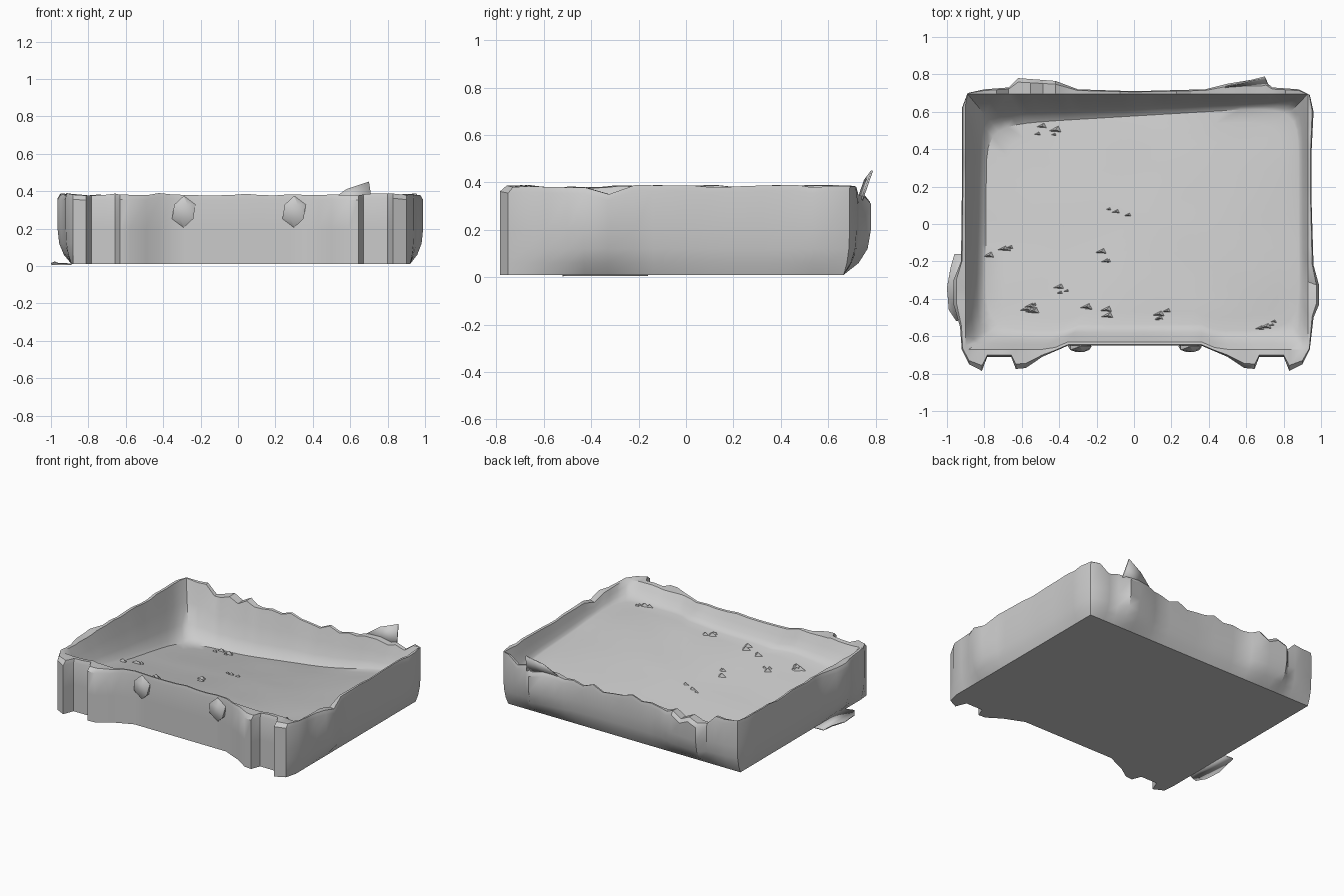
import bpy, bmesh, random
from mathutils import Vector, noise

random.seed(4)
if "Cube" in bpy.data.objects:
    bpy.data.objects.remove(bpy.data.objects["Cube"], do_unlink=True)

clay = bpy.data.materials.new("pale grey")
clay.use_nodes = True
grey = (0.6, 0.6, 0.6, 1)
clay.diffuse_color = grey
clay.node_tree.nodes["Principled BSDF"].inputs["Base Color"].default_value = grey


def finish(name, bm, angle=0.6):
    """Turn a bmesh into a shaded object in the scene."""
    bmesh.ops.remove_doubles(bm, verts=bm.verts, dist=0.002)
    bmesh.ops.recalc_face_normals(bm, faces=bm.faces)
    mesh = bpy.data.meshes.new(name)
    bm.to_mesh(mesh)
    bm.free()
    mesh.materials.append(clay)
    obj = bpy.data.objects.new(name, mesh)
    bpy.context.collection.objects.link(obj)
    bpy.ops.object.select_all(action="DESELECT")
    obj.select_set(True)
    bpy.context.view_layer.objects.active = obj
    bpy.ops.object.shade_smooth_by_angle(angle=angle)
    return obj


def clamp(v, low, high):
    return max(low, min(high, v))


def mix(a, b, t):
    return a + (b - a) * t


# Inner rim rectangle and floor rectangle: left, right, front, back
RIM = (-0.9, 0.93, -0.67, 0.695)
FLOOR = (-0.79, 0.88, -0.57, 0.59)


def floor_height(x, y):
    """Warped floor, deepest in the back corner at -x."""
    u = clamp((x - FLOOR[0]) / (FLOOR[1] - FLOOR[0]), 0, 1)
    v = clamp((y - FLOOR[2]) / (FLOOR[3] - FLOOR[2]), 0, 1)
    ripple = 0.008 * noise.noise(Vector((x * 3, y * 3, 0)))
    front, back = mix(0.24, 0.3, u), mix(0.02, 0.235, u ** 2)
    return mix(front, back, v ** mix(0.9, 1.3, u)) + ripple


# Outer wall outline, anticlockwise, with front pillars and lumps
front_half = [(0.36, -0.65), (0.5, -0.71), (0.59, -0.77), (0.645, -0.775),
              (0.67, -0.71), (0.8, -0.71), (0.83, -0.785), (0.9, -0.75), (0.94, -0.67)]
right_side = [(0.96, -0.5), (0.99, -0.43), (0.99, -0.33), (0.96, -0.22),
              (0.95, 0.1), (0.95, 0.4), (0.96, 0.6), (0.94, 0.69)]
back_side = [(0.88, 0.72), (0.74, 0.73), (0.68, 0.78), (0.5, 0.75), (0.38, 0.72),
             (0, 0.71), (-0.3, 0.72), (-0.42, 0.765), (-0.62, 0.78), (-0.67, 0.73),
             (-0.8, 0.72), (-0.89, 0.7)]
left_side = [(-0.92, 0.62), (-0.92, 0.2), (-0.925, -0.2), (-0.965, -0.3),
             (-0.965, -0.43), (-0.93, -0.55)]
front_left = [(-x * 0.98, y) for x, y in reversed(front_half)]
corners = front_half + right_side + back_side + left_side + front_left

# Split long runs so the walls can ripple
outline = []
for a, b in zip(corners, corners[1:] + corners[:1]):
    a, b = Vector(a), Vector(b)
    steps = max(1, round((b - a).length / 0.08))
    outline += [a.lerp(b, i / steps) for i in range(steps)]

# Base outline without the lumps on the back and sides
base = [Vector((clamp(p.x, -0.89, 0.92), min(p.y, 0.665))) for p in outline]
rim_in = [Vector((clamp(p.x, RIM[0], RIM[1]), clamp(p.y + 0.02, RIM[2], RIM[3])))
          for p in outline]


def to_floor(p):
    """Map a rim point to the floor edge, rounding the corners."""
    u = (p.x - RIM[0]) / (RIM[1] - RIM[0]) * 2 - 1
    v = (p.y - RIM[2]) / (RIM[3] - RIM[2]) * 2 - 1
    r = max(1, (abs(u) ** 9 + abs(v) ** 9) ** (1 / 9))
    u, v = u / r / 2 + 0.5, v / r / 2 + 0.5
    back = mix(0.53, 0.63, u)
    return Vector((mix(FLOOR[0], FLOOR[1], u), mix(FLOOR[2], back, v)))


floor_edge = [to_floor(p) for p in rim_in]

# Rim heights: worn down along the back, notched on the side
rim_z = []
for p in outline:
    z = 0.385 + random.uniform(-0.008, 0.005)
    if p.y > 0.7 and -0.72 < p.x < 0.86:
        z = 0.335 + random.uniform(-0.025, 0.02)
    elif p.x > 0.98 and p.y > -0.4:
        z = 0.35
    rim_z.append(z)


def ring(points, heights):
    return [Vector((p.x, p.y, z)) for p, z in zip(points, heights)]


def between(first, second, t):
    return [a.lerp(b, t) for a, b in zip(first, second)]


# Rings run from the base, up the wall, over the rim and down to the floor
n = len(outline)
floor_z = [floor_height(*p) for p in floor_edge]
rings = [ring(base, [0.01] * n),
         ring(between(base, outline, 0.55), [0.06] * n),
         ring(between(base, outline, 0.88), [0.12] * n),
         ring(outline, [0.2] * n),
         ring(outline, [z - 0.025 for z in rim_z]),
         ring(between(outline, rim_in, 0.25), rim_z),
         ring(rim_in, [z - 0.003 for z in rim_z])]
for inset, drop in ((0.27, 0.4), (0.55, 0.75), (0.8, 0.94), (1, 1)):
    rings.append(ring(between(rim_in, floor_edge, inset),
                      [mix(a, b, drop) for a, b in zip(rim_z, floor_z)]))
middle = Vector((0.04, 0.02))
for t in (0.12, 0.3, 0.5, 0.7, 0.88):
    inner = [p.lerp(middle, t) for p in floor_edge]
    rings.append(ring(inner, [floor_height(*p) for p in inner]))

bm = bmesh.new()
loops = [[bm.verts.new(p) for p in r] for r in rings]
for low, high in zip(loops, loops[1:]):
    for i in range(n):
        j = (i + 1) % n
        bm.faces.new((low[i], low[j], high[j], high[i]))
bm.faces.new(list(reversed(loops[0])))
bm.faces.new(loops[-1])
finish("tray", bm)

# Knobs hanging under the front rim
for side, x in (("right", -0.29), ("left", 0.3)):
    bm = bmesh.new()
    bmesh.ops.create_icosphere(bm, subdivisions=1, radius=1)
    for v in bm.verts:
        v.co = Vector((x + v.co.x * 0.07, -0.655 + v.co.y * 0.035, 0.29 + v.co.z * 0.085))
    finish(side + "_front_knob", bm)


def plate(name, points, thickness):
    """Thin sheet through the points, thickened along its own normal."""
    bm = bmesh.new()
    bm.faces.new([bm.verts.new(p) for p in points])
    obj = finish(name, bm)
    solid = obj.modifiers.new("thickness", "SOLIDIFY")
    solid.thickness = thickness
    solid.offset = 0


# Torn spike on the back rim
plate("rim_spike", [(0.48, 0.73, 0.34), (0.72, 0.74, 0.32),
                    (0.7, 0.785, 0.45), (0.58, 0.755, 0.41)], 0.008)

# Loose flap lying beside the base
plate("side_flap", [(-0.89, -0.16, 0.01), (-0.96, -0.16, 0.012), (-0.98, -0.23, 0.02),
                    (-1, -0.34, 0.012), (-0.99, -0.46, 0.01), (-0.95, -0.52, 0.008),
                    (-0.89, -0.5, 0.01)], 0.008)

# Small shards scattered on the floor
patches = [(-0.1, 0.05, 3), (-0.14, -0.17, 3), (-0.48, 0.5, 4), (-0.72, -0.15, 4),
           (-0.6, -0.44, 5), (-0.42, -0.34, 3), (-0.2, -0.46, 4), (0.12, -0.48, 4),
           (0.7, -0.54, 4)]
bm = bmesh.new()
for cx, cy, count in patches:
    for k in range(count):
        x, y = cx + random.uniform(-0.07, 0.07), cy + random.uniform(-0.03, 0.03)
        z = floor_height(x, y)
        size = random.uniform(0.025, 0.05)
        tip = Vector((x, y, z + size * 0.5))
        feet = [Vector((x + size * dx, y + size * dy * 0.5, z - 0.01))
                for dx, dy in ((-1, -0.4), (1, -0.8), (0.4, 1))]
        verts = [bm.verts.new(p) for p in feet + [tip]]
        for tri in ((0, 1, 3), (1, 2, 3), (2, 0, 3)):
            bm.faces.new([verts[i] for i in tri])
finish("floor_shards", bm)
